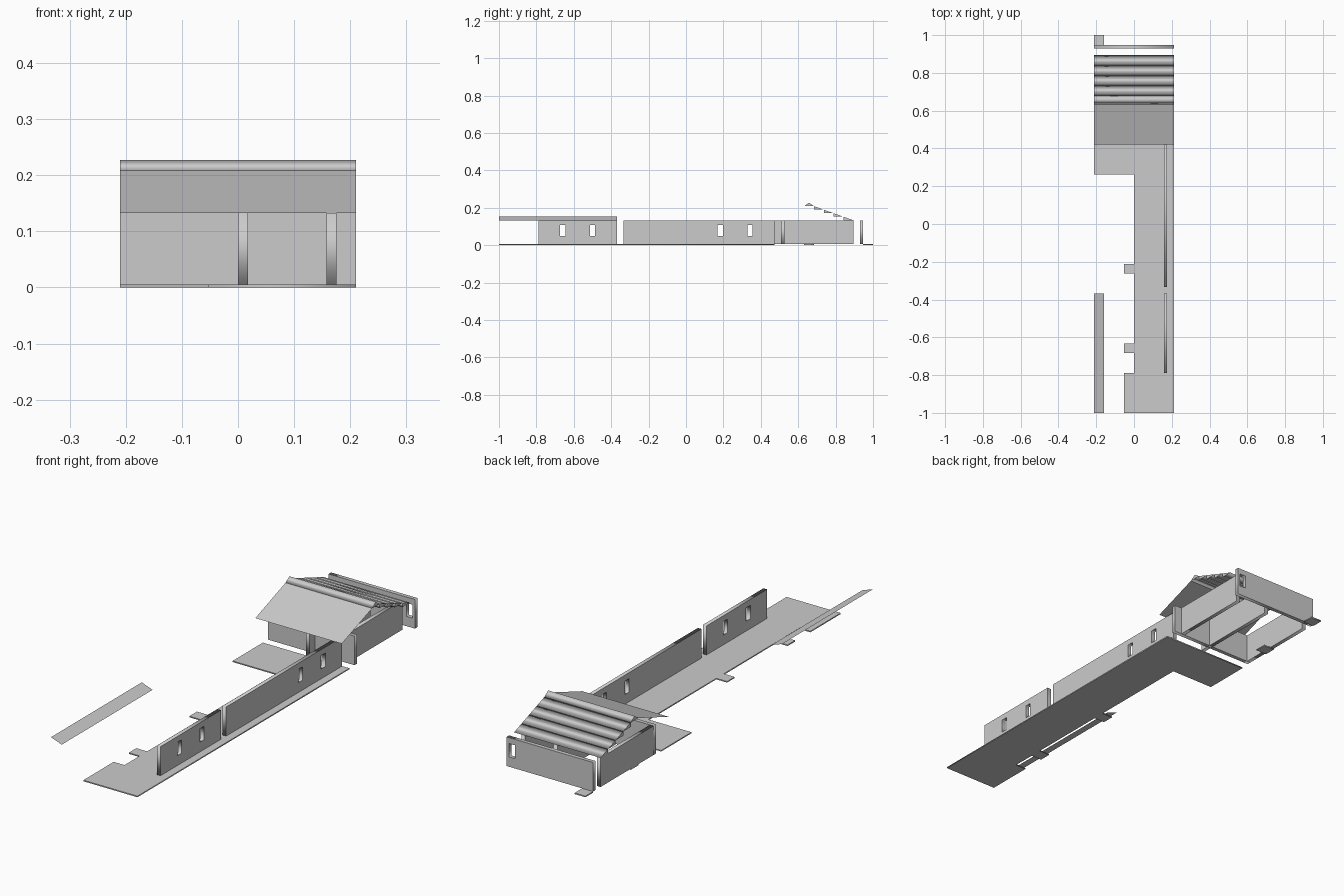
import bpy
from mathutils import Matrix, Vector

if "Cube" in bpy.data.objects:
    bpy.data.objects.remove(bpy.data.objects["Cube"])

U = 2 / 38            # plan tile size
T = U / 3             # wall thickness
Z0, Z1 = 0.005, 0.133 # wall bottom and top
STEP = 0.0188         # roof rise per tile
W = 4 * U             # half width


def Y(n):
    """Plan row number to y coordinate."""
    return -1 + n * U


AXES = {  # local (a, b, depth) directions in the world
    'x': ((0, 1, 0), (0, 0, 1), (1, 0, 0)),
    'y': ((1, 0, 0), (0, 0, 1), (0, -1, 0)),
    'z': ((1, 0, 0), (0, 1, 0), (0, 0, 1)),
}


def extrude(name, loops, axis, lo, hi):
    """Extrude an outline (plus hole loops) along an axis from lo to hi."""
    cu = bpy.data.curves.new(name + "_outline", 'CURVE')
    cu.dimensions = '2D'
    cu.fill_mode = 'BOTH'
    cu.extrude = (hi - lo) / 2
    for pts in loops:
        sp = cu.splines.new('POLY')
        sp.points.add(len(pts) - 1)
        for p, (a, b) in zip(sp.points, pts):
            p.co = (a, b, 0, 1)
        sp.use_cyclic_u = True
    tmp = bpy.data.objects.new(name + "_outline", cu)
    bpy.context.collection.objects.link(tmp)
    bpy.context.view_layer.update()
    dg = bpy.context.evaluated_depsgraph_get()
    me = bpy.data.meshes.new_from_object(tmp.evaluated_get(dg))
    bpy.data.objects.remove(tmp)
    m = Matrix([Vector(c) for c in AXES[axis]]).transposed().to_4x4()
    m.translation['xyz'.index(axis)] = (lo + hi) / 2
    me.transform(m)
    me.name = name
    ob = bpy.data.objects.new(name, me)
    bpy.context.collection.objects.link(ob)
    return ob


def rect(a0, a1, b0, b1):
    return [(a0, b0), (a1, b0), (a1, b1), (a0, b1)]


def wall(name, axis, pos, a0, a1, windows=()):
    """Wall of thickness T starting at pos, with window openings."""
    holes = [rect(c - 0.0145, c + 0.0145, 0.048, 0.107) for c in windows]
    extrude(name, [rect(a0, a1, Z0, Z1)] + holes, axis, pos, pos + T)


def sheet(name, pts):
    me = bpy.data.meshes.new(name)
    me.from_pydata(pts, [], [(0, 1, 2, 3)])
    bpy.context.collection.objects.link(bpy.data.objects.new(name, me))


# Main floor with its side tabs, then the loose floor tiles
extrude("main_floor", [[
    (-U, Y(0)), (W, Y(0)), (W, Y(28)), (-W, Y(28)), (-W, Y(24)), (0, Y(24)),
    (0, Y(15)), (-U, Y(15)), (-U, Y(14)), (0, Y(14)),
    (0, Y(7)), (-U, Y(7)), (-U, Y(6)), (0, Y(6)), (0, Y(4)), (-U, Y(4))]],
    'z', 0, Z0)
for name, n in (("side_door_tile", 31), ("back_door_tile", 37)):
    extrude(name, [rect(-W, -W + U, Y(n), Y(n + 1))], 'z', 0, Z0)

# Long corridor walls
wall("front_corridor_wall", 'x', 3 * U, Y(4), Y(12), (Y(6.5), Y(9.5)))
wall("long_corridor_wall", 'x', 3 * U, Y(12) + 2 * T, Y(28), (Y(22.5), Y(25.5)))

# Back building walls
wall("building_right_wall", 'x', 3 * U, Y(29), Y(36))
wall("building_left_wall", 'x', -W, Y(29), Y(36))
wall("building_divider_wall", 'x', 0, Y(28), Y(36))
wall("building_front_wall", 'y', Y(29) - T, -W, W)
wall("rear_wall", 'y', Y(37) - T, -W, W, (3.5 * U,))

# Front roof slope
zr = Z1 + 4 * STEP
sheet("front_roof_slope", [(-W, Y(27), Z1), (W, Y(27), Z1),
                           (W, Y(31), zr), (-W, Y(31), zr)])

# Roof ridge and the wedges stepping down behind it
extrude("roof_ridge", [[(Y(31), zr), (Y(32), zr), (Y(31.5), zr + STEP)]], 'x', -W, W)
for i in range(4):
    top = zr - i * STEP
    extrude(f"rear_roof_wedge_{i + 1}",
            [[(Y(32 + i), top - STEP), (Y(33 + i), top - STEP), (Y(32 + i), top)]],
            'x', -W, W)

# Sloping canopy strip over the left edge
sheet("canopy_strip", [(-W, Y(0), Z1 + STEP), (-W + U, Y(0), Z1),
                       (-W + U, Y(12), Z1), (-W, Y(12), Z1 + STEP)])
